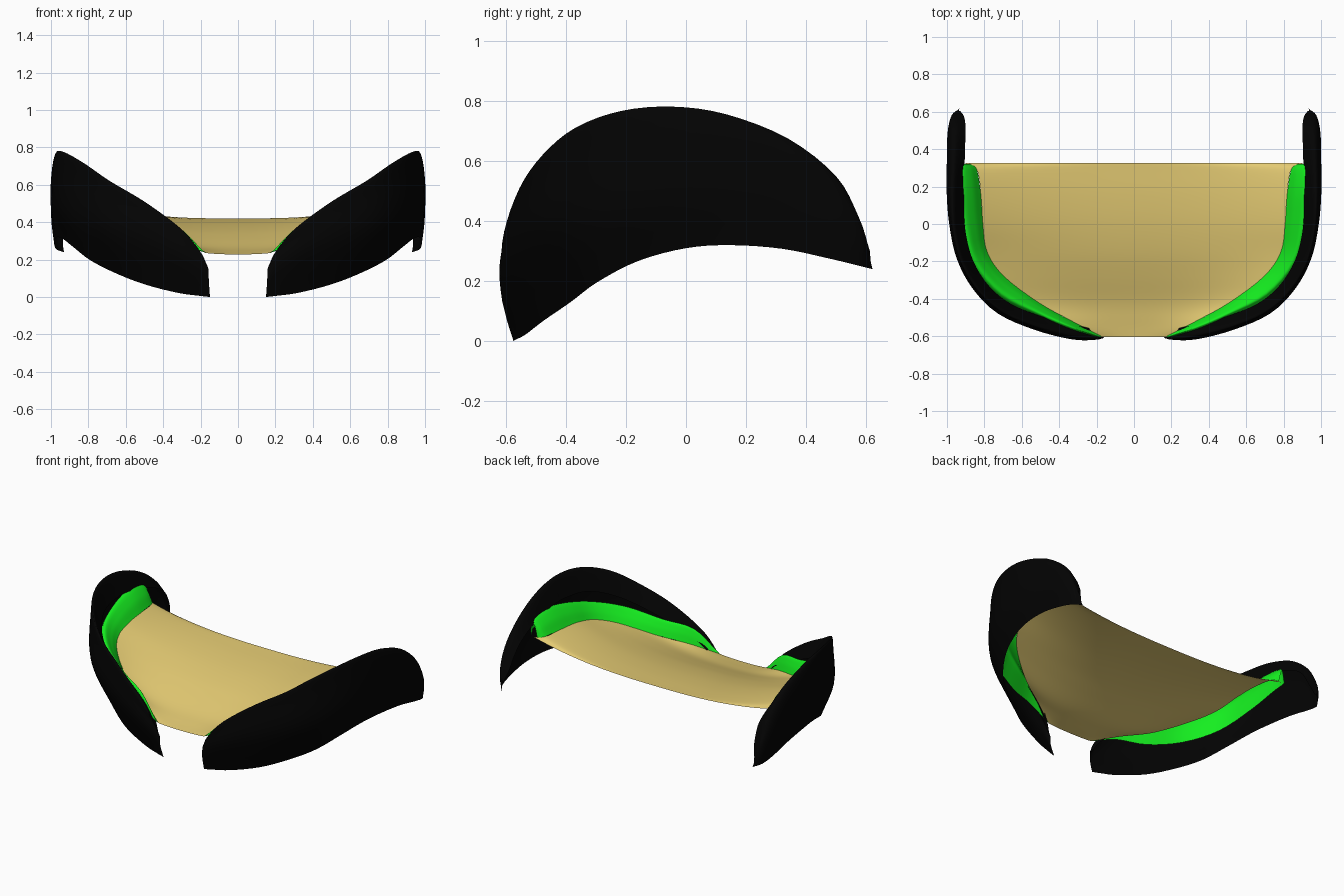
import bpy
from mathutils import Vector

if "Cube" in bpy.data.objects:
    bpy.data.objects.remove(bpy.data.objects["Cube"])


def spline(pts, n):
    """Catmull-Rom curve through equal-length tuples, n steps per span."""
    p = [Vector(q) for q in pts]
    p = [p[0] * 2 - p[1]] + p + [p[-1] * 2 - p[-2]]
    out = []
    for i in range(1, len(p) - 2):
        a, b, c, d = p[i - 1:i + 3]
        for k in range(n):
            t = k / n
            out.append(b + (c - a) * (t / 2) + (a * 2 - b * 5 + c * 4 - d) * (t * t / 2)
                       + (b * 3 - a - c * 3 + d) * (t ** 3 / 2))
    return out + [p[-2]]


def material(name, rgb):
    m = bpy.data.materials.new(name)
    m.diffuse_color = (*rgb, 1)
    m.use_nodes = True
    m.node_tree.nodes["Principled BSDF"].inputs["Base Color"].default_value = m.diffuse_color
    return m


def loft(name, rows, mat, mirror=False):
    """Smooth surface through a grid of points."""
    w = len(rows[0])
    faces = [(i * w + j, (i + 1) * w + j, (i + 1) * w + j + 1, i * w + j + 1)
             for i in range(len(rows) - 1) for j in range(w - 1)]
    me = bpy.data.meshes.new(name)
    me.from_pydata([tuple(v) for r in rows for v in r], [], faces)
    me.polygons.foreach_set("use_smooth", [True] * len(me.polygons))
    me.materials.append(mat)
    ob = bpy.data.objects.new(name, me)
    bpy.context.collection.objects.link(ob)
    if mirror:
        mod = ob.modifiers.new("Mirror", 'MIRROR')
        mod.use_mirror_merge = False
    return ob


black = material("black", (0.001, 0.001, 0.001))
green = material("green", (0.008, 0.9, 0.015))
tan = material("tan", (0.77, 0.59, 0.17))

# Side panels: bottom edge, outer bulge, crest, lip drop, from front to back
panel = [
    ((.15, -.575, 0), (.156, -.602, .09), (.168, -.612, .17), .01),
    ((.20, -.566, .006), (.20, -.615, .15), (.21, -.611, .255), .03),
    ((.32, -.535, .022), (.33, -.612, .22), (.31, -.598, .37), .06),
    ((.50, -.475, .068), (.53, -.56, .30), (.50, -.55, .51), .10),
    ((.66, -.385, .13), (.725, -.472, .37), (.685, -.475, .62), .12),
    ((.79, -.295, .197), (.86, -.34, .42), (.815, -.37, .71), .14),
    ((.88, -.16, .267), (.945, -.18, .47), (.91, -.22, .766), .14),
    ((.935, 0, .31), (.985, 0, .50), (.955, -.05, .78), .14),
    ((.965, .15, .32), (1.0, .17, .50), (.965, .13, .755), .12),
    ((.98, .32, .308), (1.0, .34, .47), (.96, .34, .675), .09),
    ((.982, .47, .277), (.996, .49, .40), (.955, .50, .55), .05),
    ((.968, .57, .253), (.975, .58, .33), (.95, .572, .42), .035),
    ((.93, .622, .24), (.935, .615, .27), (.936, .605, .31), .005),
]
stations = spline([(*b, *m, *c, d) for b, m, c, d in panel], 4)
rows = []
for i, s in enumerate(stations):
    b, m, c = Vector(s[0:3]), Vector(s[3:6]), Vector(s[6:9])
    a, z = stations[max(i - 1, 0)], stations[min(i + 1, len(stations) - 1)]
    inward = Vector((a[7] - z[7], z[6] - a[6], 0)).normalized()
    if s[7] > .13:
        inward = Vector((-1, 0, 0))
    drop = s[9]
    shoulder = m.lerp(c, .18)
    shoulder.z = m.z + (c.z - m.z) * .75
    lip = c + inward * min(.055, drop * 1.2) - Vector((0, 0, drop))
    rows.append(spline([b, m, shoulder, c, lip], 5))
loft("side_panel", rows, black, True)

# Seat pan: y, half width, edge height, centre height
pan = [
    (-.605, .17, .235, .228), (-.52, .33, .29, .243), (-.42, .51, .34, .265),
    (-.28, .695, .425, .314), (-.15, .785, .475, .355), (0, .808, .507, .388),
    (.15, .818, .517, .408), (.29, .84, .515, .418), (.325, .905, .508, .42),
]
rows = []
for y, w, ze, zc in spline(pan, 5):
    rows.append([(w * u, y, zc + (ze - zc) * abs(u) ** 2.6)
                 for u in (1 - k / 16 for k in range(33))])
loft("seat_pan", rows, tan)

# Side bolsters: inner edge on the pan, outer edge, skirt drop against the panel
bolster = [
    (.17, -.602, .235, .18, -.605, .24, .0), (.33, -.52, .29, .33, -.557, .38, .08),
    (.51, -.42, .34, .51, -.482, .425, .12), (.695, -.28, .425, .71, -.38, .495, .14),
    (.785, -.15, .475, .855, -.21, .555, .14), (.808, 0, .507, .912, 0, .61, .13),
    (.818, .15, .517, .93, .18, .635, .11), (.84, .29, .515, .927, .29, .62, .09),
    (.88, .322, .51, .905, .322, .59, .07),
]
rows = []
for k, s in enumerate(spline(bolster, 4)):
    inner, outer, drop = Vector(s[0:3]), Vector(s[3:6]), s[6]
    mid = inner.lerp(outer, .42)
    mid.z = inner.z + (outer.z - inner.z) * .62
    front = min(1, max(0, -s[4] / .25))
    low = outer + Vector((.2 * drop, -.25 * drop * front, -drop))
    rows.append(spline([low, outer, mid, inner], 5))
loft("side_bolster", rows, green, True)
